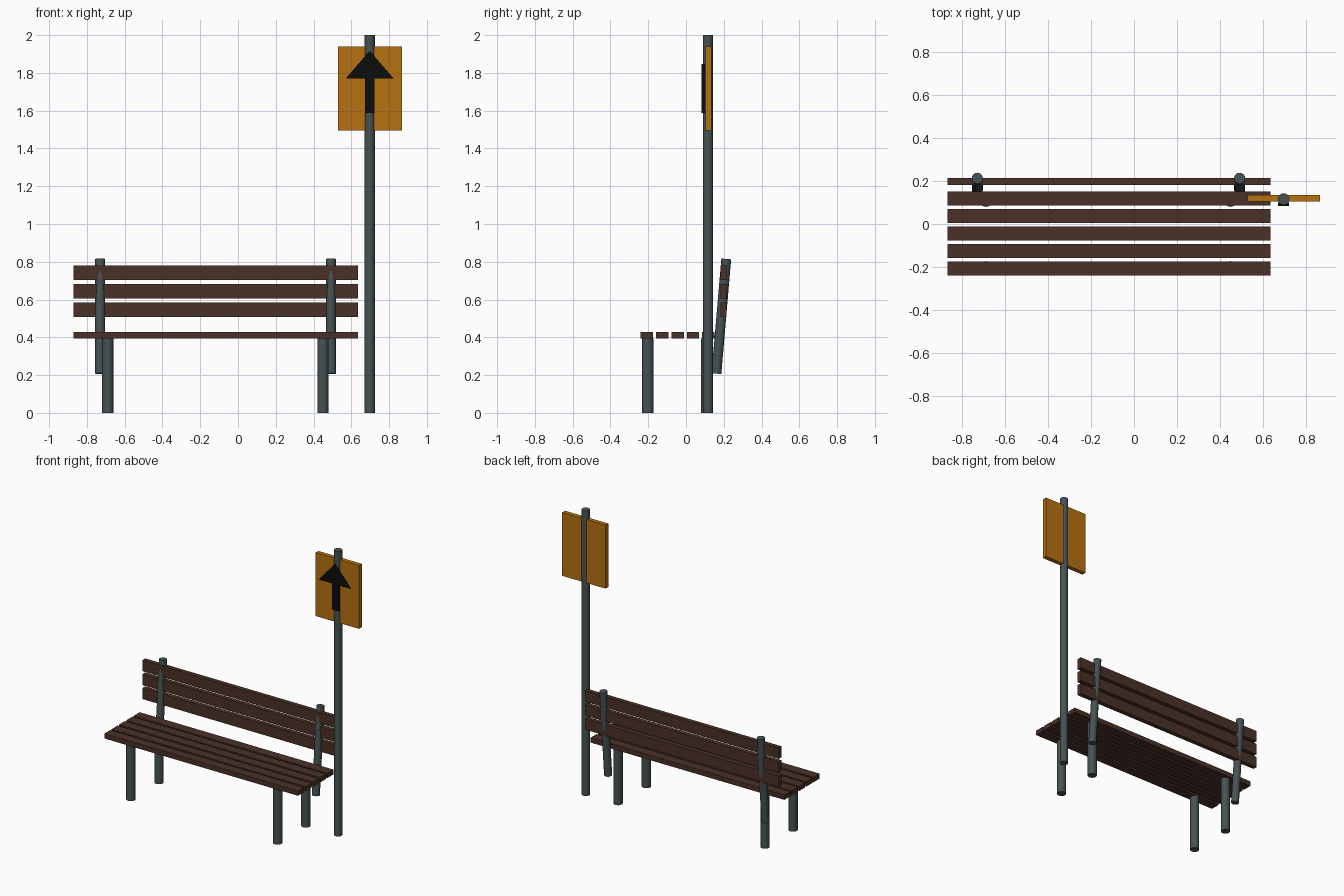
import bpy
from mathutils import Vector

if "Cube" in bpy.data.objects:
    bpy.data.objects.remove(bpy.data.objects["Cube"])


def material(name, rgb):
    m = bpy.data.materials.new(name)
    m.diffuse_color = (*rgb, 1)
    m.use_nodes = True
    m.node_tree.nodes["Principled BSDF"].inputs["Base Color"].default_value = m.diffuse_color
    return m


STEEL = material("grey steel", (0.062, 0.085, 0.085))
WOOD = material("brown wood", (0.070, 0.031, 0.021))
YELLOW = material("amber yellow", (0.47, 0.165, 0.005))
BLACK = material("black", (0.004, 0.004, 0.004))


def finish(name, mat):
    ob = bpy.context.object
    ob.name = name
    ob.data.materials.append(mat)
    return ob


def box(name, lo, hi, mat):
    lo, hi = Vector(lo), Vector(hi)
    bpy.ops.mesh.primitive_cube_add(size=1, location=(lo + hi) / 2)
    ob = finish(name, mat)
    ob.scale = hi - lo
    bpy.ops.object.transform_apply(location=False, rotation=False, scale=True)


def tube(name, start, end, radius, mat=STEEL):
    a, b = Vector(start), Vector(end)
    bpy.ops.mesh.primitive_cylinder_add(
        vertices=16, radius=radius, depth=(b - a).length, location=(a + b) / 2,
        rotation=(b - a).to_track_quat('Z', 'Y').to_euler())
    finish(name, mat)
    bpy.ops.object.shade_smooth_by_angle()


X0, X1 = -0.87, 0.635

# Seat slats
for i in range(5):
    y = -0.208 + i * 0.0817
    box("seat_slat", (X0, y - 0.033, 0.393), (X1, y + 0.033, 0.427), WOOD)

# Backrest slats
for i in range(3):
    z = 0.508 + i * 0.098
    box("back_slat", (X0, 0.182, z), (X1, 0.214, z + 0.077), WOOD)

# Legs under the seat
for x in (-0.69, 0.45):
    for y in (-0.203, 0.11):
        tube("leg", (x, y, 0), (x, y, 0.395), 0.03)

# Leaning backrest posts
for x in (-0.73, 0.492):
    tube("back_post", (x, 0.161, 0.208), (x, 0.213, 0.815), 0.026)

# Sign pole and panel
PX, PY = 0.697, 0.116
tube("sign_pole", (PX, PY, 0), (PX, PY, 2), 0.027)
box("sign_panel", (0.53, 0.104, 1.495), (0.867, 0.135, 1.94), YELLOW)

# Arrow: solid shaft with a flat triangular head
box("arrow_shaft", (PX - 0.025, 0.083, 1.587), (PX + 0.025, 0.1, 1.847), BLACK)
mesh = bpy.data.meshes.new("arrow_head")
mesh.from_pydata([(PX - 0.127, 0.0825, 1.77), (PX + 0.127, 0.0825, 1.77),
                  (PX, 0.0825, 1.917)], [], [(0, 1, 2)])
mesh.materials.append(BLACK)
bpy.context.collection.objects.link(bpy.data.objects.new("arrow_head", mesh))
